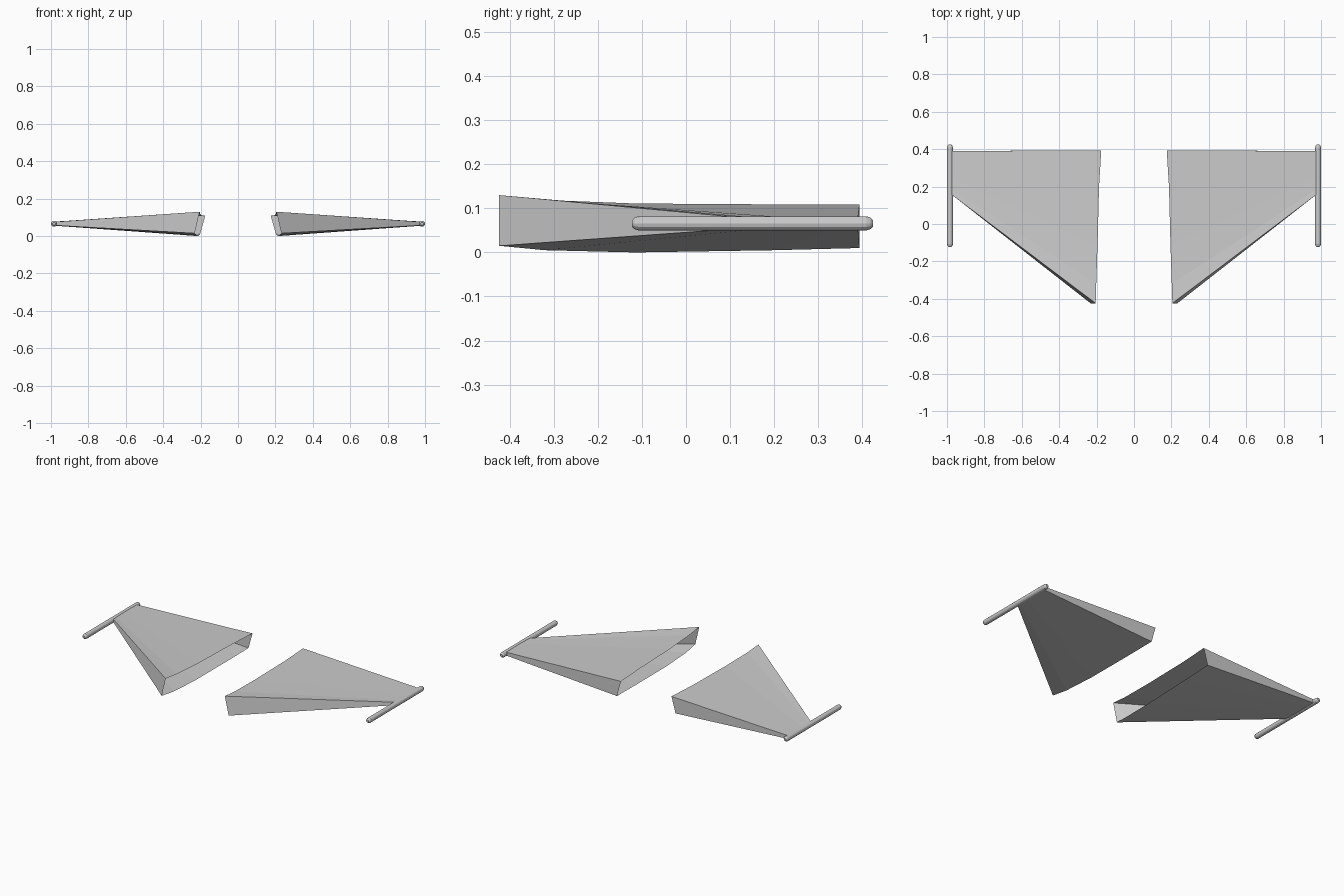
import bpy, bmesh, math
from mathutils import Matrix

if "Cube" in bpy.data.objects:
    bpy.data.objects.remove(bpy.data.objects["Cube"])


def add_object(name, bm):
    bmesh.ops.recalc_face_normals(bm, faces=bm.faces)
    mesh = bpy.data.meshes.new(name)
    bm.to_mesh(mesh)
    bm.free()
    obj = bpy.data.objects.new(name, mesh)
    bpy.context.collection.objects.link(obj)
    return obj


def mirrored(bm, side):
    bmesh.ops.transform(bm, matrix=Matrix.Diagonal((side, 1, 1, 1)), verts=bm.verts)
    return bm


# Wing section at root and tip: top edge front to back, then underside back to front
ROOT = [(0.205, -0.424, 0.130), (0.202, -0.32, 0.119), (0.195, -0.115, 0.111),
        (0.187, 0.20, 0.109), (0.175, 0.394, 0.109),
        (0.203, 0.394, 0.010), (0.207, 0.20, 0.005), (0.214, -0.115, 0.0),
        (0.222, -0.32, 0.005), (0.232, -0.424, 0.015)]
TIP = [(0.975, 0.157, 0.076), (0.975, 0.184, 0.077), (0.975, 0.249, 0.078),
       (0.975, 0.334, 0.078), (0.975, 0.39, 0.077),
       (0.975, 0.39, 0.056), (0.975, 0.334, 0.055), (0.975, 0.249, 0.055),
       (0.975, 0.184, 0.055), (0.975, 0.157, 0.057)]


def wing(name, side):
    # Lofted faceted panels; the root stays open, the tip is closed
    bm = bmesh.new()
    root = [bm.verts.new(p) for p in ROOT]
    tip = [bm.verts.new(p) for p in TIP]
    n = len(root)
    for i in range(n):
        j = (i + 1) % n
        bm.faces.new((root[i], root[j], tip[j], tip[i]))
    bm.faces.new(tip)
    return add_object(name, mirrored(bm, side))


def tip_rail(name, side, sides=12, r=0.016, x=0.984, z=0.066):
    # Round rod along y with domed ends
    bm = bmesh.new()
    y0, y1 = -0.122, 0.424
    stations = [(y0, 0.5), (y0 + 0.005, 0.8), (y0 + 0.014, 1),
                (y1 - 0.014, 1), (y1 - 0.005, 0.8), (y1, 0.5)]
    rings = []
    for y, s in stations:
        rings.append([bm.verts.new((x + r * s * math.cos(a), y, z + r * s * math.sin(a)))
                      for a in (2 * math.pi * k / sides for k in range(sides))])
    for a, b in zip(rings, rings[1:]):
        for k in range(sides):
            m = (k + 1) % sides
            bm.faces.new((a[k], a[m], b[m], b[k]))
    bm.faces.new(rings[0])
    bm.faces.new(rings[-1])
    return add_object(name, mirrored(bm, side))


for label, side in (("right", 1), ("left", -1)):
    wing(label + "_wing", side)
    tip_rail(label + "_wingtip_rail", side)
